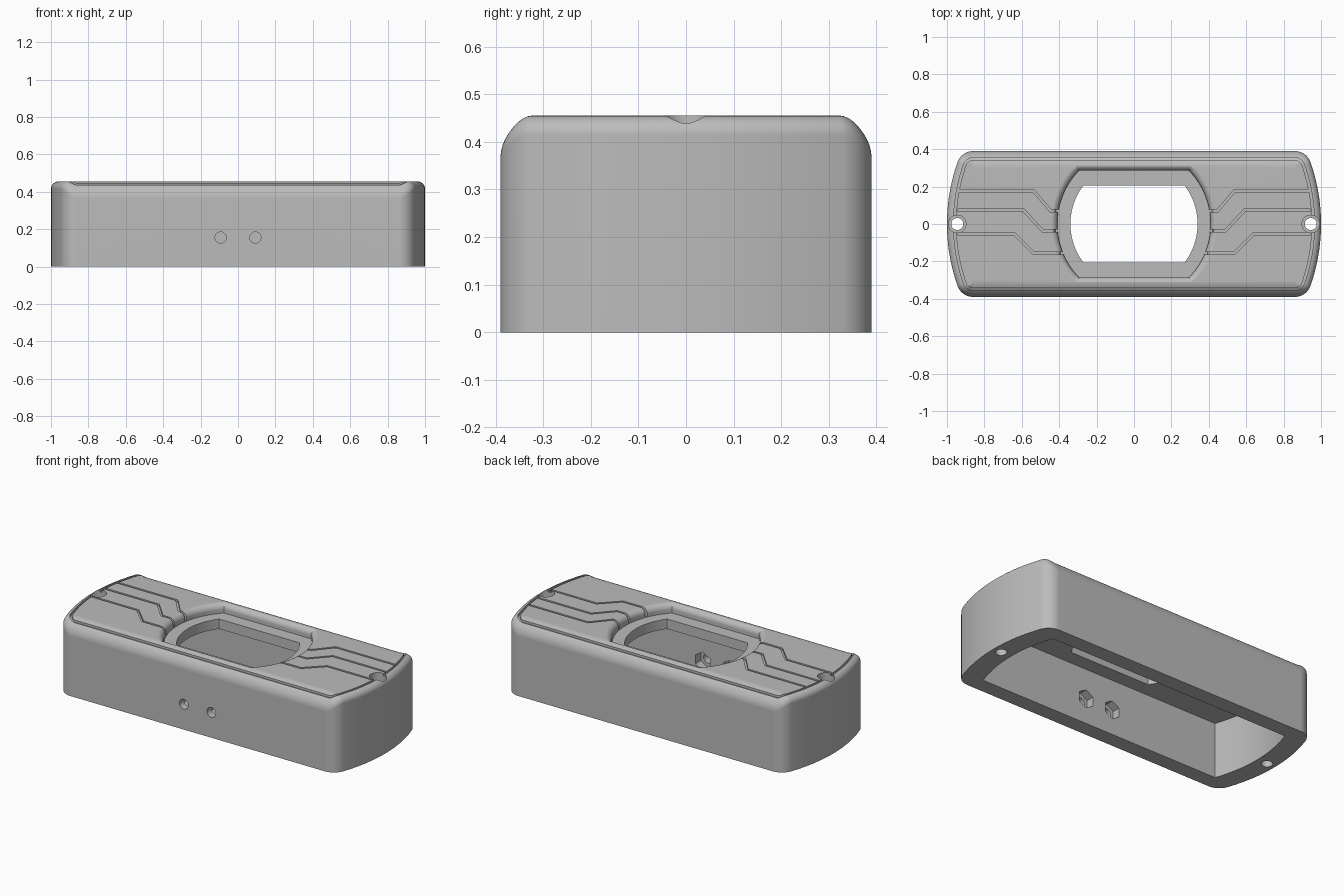
import bpy, bmesh
from math import sin, cos, pi, asin, atan2, sqrt, radians
from mathutils import Vector

cube = bpy.data.objects.get("Cube")
if cube:
    bpy.data.objects.remove(cube, do_unlink=True)

HEIGHT, HALF_DEPTH, CORNER = 0.455, 0.39, 0.09
END_FILLET, SIDE_FILLET = 0.04, 0.09
LEDGE_Z, CEILING_Z = 0.40, 0.34

grey = bpy.data.materials.new("plain grey")
grey.use_nodes = True
grey.diffuse_color = (0.5, 0.5, 0.5, 1)
grey.node_tree.nodes["Principled BSDF"].inputs["Base Color"].default_value = (0.5, 0.5, 0.5, 1)


def loft(name, rings, wrap=False):
    """Skin equal-length closed rings; cap the ends or wrap round."""
    bm = bmesh.new()
    rows = [[bm.verts.new(p) for p in ring] for ring in rings]
    n = len(rows[0])
    pairs = list(zip(rows, rows[1:])) + ([(rows[-1], rows[0])] if wrap else [])
    for a, b in pairs:
        for i in range(n):
            j = (i + 1) % n
            bm.faces.new((a[i], a[j], b[j], b[i]))
    if not wrap:
        bm.faces.new(rows[0])
        bm.faces.new(rows[-1])
    bmesh.ops.recalc_face_normals(bm, faces=bm.faces[:])
    mesh = bpy.data.meshes.new(name)
    bm.to_mesh(mesh)
    bm.free()
    mesh.materials.append(grey)
    obj = bpy.data.objects.new(name, mesh)
    bpy.context.collection.objects.link(obj)
    return obj


def at_z(points, z):
    return [(x, y, z) for x, y in points]


def circle(cx, cy, r, n=32, start=0.0):
    return [(cx + r * cos(start + 2 * pi * i / n), cy + r * sin(start + 2 * pi * i / n))
            for i in range(n)]


def cut_circle(r, half, n=28):
    """Circle with its front and back sliced off straight."""
    a = asin(half / r)
    arc = [(r * cos(a * (2 * i / n - 1)), r * sin(a * (2 * i / n - 1))) for i in range(n + 1)]
    return arc + [(-x, -y) for x, y in arc]


def body_outline():
    """Plan points with outward normal and local top fillet radius."""
    cy = HALF_DEPTH - CORNER
    cx = sqrt((1 - CORNER) ** 2 - cy ** 2)
    a = atan2(cy, cx)
    q = [(cos(a * i / 12), sin(a * i / 12), cos(a * i / 12), sin(a * i / 12), END_FILLET)
         for i in range(12)]
    for i in range(13):
        u = i / 12
        t = a + (pi / 2 - a) * u
        r = END_FILLET + (SIDE_FILLET - END_FILLET) * u * u * (3 - 2 * u)
        q.append((cx + CORNER * cos(t), cy + CORNER * sin(t), cos(t), sin(t), r))

    def flip(sx, sy):
        return [(x * sx, y * sy, nx * sx, ny * sy, r) for x, y, nx, ny, r in q]
    return q + flip(-1, 1)[:0:-1] + flip(-1, -1) + flip(1, -1)[:0:-1]


outline = body_outline()


def inset_ring(inset, drop):
    """Ring on the filleted top, moved inward and lowered."""
    ring = []
    for x, y, nx, ny, r in outline:
        s = min(inset, r)
        z = HEIGHT - r + sqrt(max(0, r * r - (r - s) ** 2)) - drop
        ring.append((x - nx * inset, y - ny * inset, z))
    return ring


# Outer shell with filleted top edge
rings = [[(p[0], p[1], 0) for p in outline]]
for k in range(11):
    t = pi / 2 * k / 10
    rings.append([(x - nx * r * (1 - cos(t)), y - ny * r * (1 - cos(t)), HEIGHT - r + r * sin(t))
                  for x, y, nx, ny, r in outline])
body = loft("enclosure_body", rings)
cutters = []

# Hollow open underneath
hollow = cut_circle(0.875, 0.295)
cutters.append(loft("hollow_cutter", [at_z(hollow, -0.1), at_z(hollow, CEILING_Z)]))

# Recessed window: rounded lip, ledge and through opening
LIP = 0.035
lip_z = HEIGHT - LIP
rings = [at_z(cut_circle(0.41, 0.285), LEDGE_Z)]
for k in range(9):
    t = pi / 2 * k / 8
    d = LIP * (1 - cos(t))
    rings.append(at_z(cut_circle(0.41 + d, 0.285 + d), lip_z + (LIP + 0.0004) * sin(t)))
rings.append(at_z(cut_circle(0.41 + LIP, 0.285 + LIP), 0.55))
cutters.append(loft("recess_cutter", rings))
window = cut_circle(0.34, 0.205)
cutters.append(loft("window_cutter", [at_z(window, 0.3), at_z(window, 0.43)]))

# Screw holes with counterbores at both ends
for sx in (-1, 1):
    for r, z in ((0.032, -0.1), (0.047, 0.40)):
        c = circle(sx * 0.945, 0, r)
        cutters.append(loft("screw_cutter", [at_z(c, z), at_z(c, 0.55)]))

# Front holes with hexagonal pockets behind
for sx in (-1, 1):
    for pts, y0, y1 in ((circle(sx * 0.093, 0.155, 0.03), -0.5, -0.2),
                        (circle(sx * 0.093, 0.155, 0.056, 6, pi / 6), -0.345, -0.25)):
        cutters.append(loft("front_hole_cutter", [[(x, y, z) for x, z in pts] for y in (y0, y1)]))

# Border groove running round the top
GROOVE, DEPTH = 0.013, 0.014
low_out, low_in = inset_ring(0.035, DEPTH), inset_ring(0.035 + GROOVE, DEPTH)
up_out = [(x, y, 0.52) for x, y, z in low_out]
up_in = [(x, y, 0.52) for x, y, z in low_in]
cutters.append(loft("border_cutter", [low_out, up_out, up_in, low_in], wrap=True))


# Stepped channels that run over the lip into the recess
def channel(sx, y0, bend_a, bend_b, y1):
    floor = HEIGHT - DEPTH
    path = [(0.945, y0, floor), (bend_a, y0, floor), (bend_b, y1, floor)]
    arc = LIP - DEPTH
    for k in range(7):
        t = pi / 2 * k / 6
        x = sqrt((0.41 + LIP - arc * sin(t)) ** 2 - y1 ** 2)
        if x < bend_b - 0.003:
            path.append((x, y1, lip_z + arc * cos(t)))
    end_x = path[-1][0]
    path += [(end_x - 0.002, y1, LEDGE_Z + 0.002), (end_x - 0.04, y1, LEDGE_Z + 0.002)]
    sections = []
    for i, (x, y, z) in enumerate(path):
        p = Vector((x, y))
        before = (p - Vector(path[i - 1][:2])).normalized() if i else None
        after = (Vector(path[i + 1][:2]) - p).normalized() if i + 1 < len(path) else before
        before = before or after
        mid = (before + after).normalized()
        side = Vector((-mid.y, mid.x)) * (GROOVE / 2 / mid.dot(after))
        a, b = p + side, p - side
        sections.append([(sx * a.x, a.y, z), (sx * b.x, b.y, z),
                         (sx * b.x, b.y, 0.53), (sx * a.x, a.y, 0.53)])
    cutters.append(loft("channel_cutter", sections))


for sx in (-1, 1):
    channel(sx, 0.177, 0.537, 0.446, 0.07)
    channel(sx, 0.073, 0.59, 0.49, -0.035)
    channel(sx, -0.053, 0.64, 0.535, -0.157)

# Carve everything out of the body
bpy.ops.object.select_all(action='DESELECT')
bpy.context.view_layer.objects.active = body
body.select_set(True)
for cutter in cutters:
    cutter.hide_render = True
    mod = body.modifiers.new("carve", 'BOOLEAN')
    mod.operation = 'DIFFERENCE'
    mod.solver = 'EXACT'
    mod.object = cutter
    bpy.ops.object.modifier_apply(modifier=mod.name)
    bpy.data.objects.remove(cutter, do_unlink=True)

# Smooth curved faces, keep crisp edges
bpy.ops.object.shade_smooth_by_angle(angle=radians(30))
weighted = body.modifiers.new("even_shading", 'WEIGHTED_NORMAL')
weighted.keep_sharp = True
